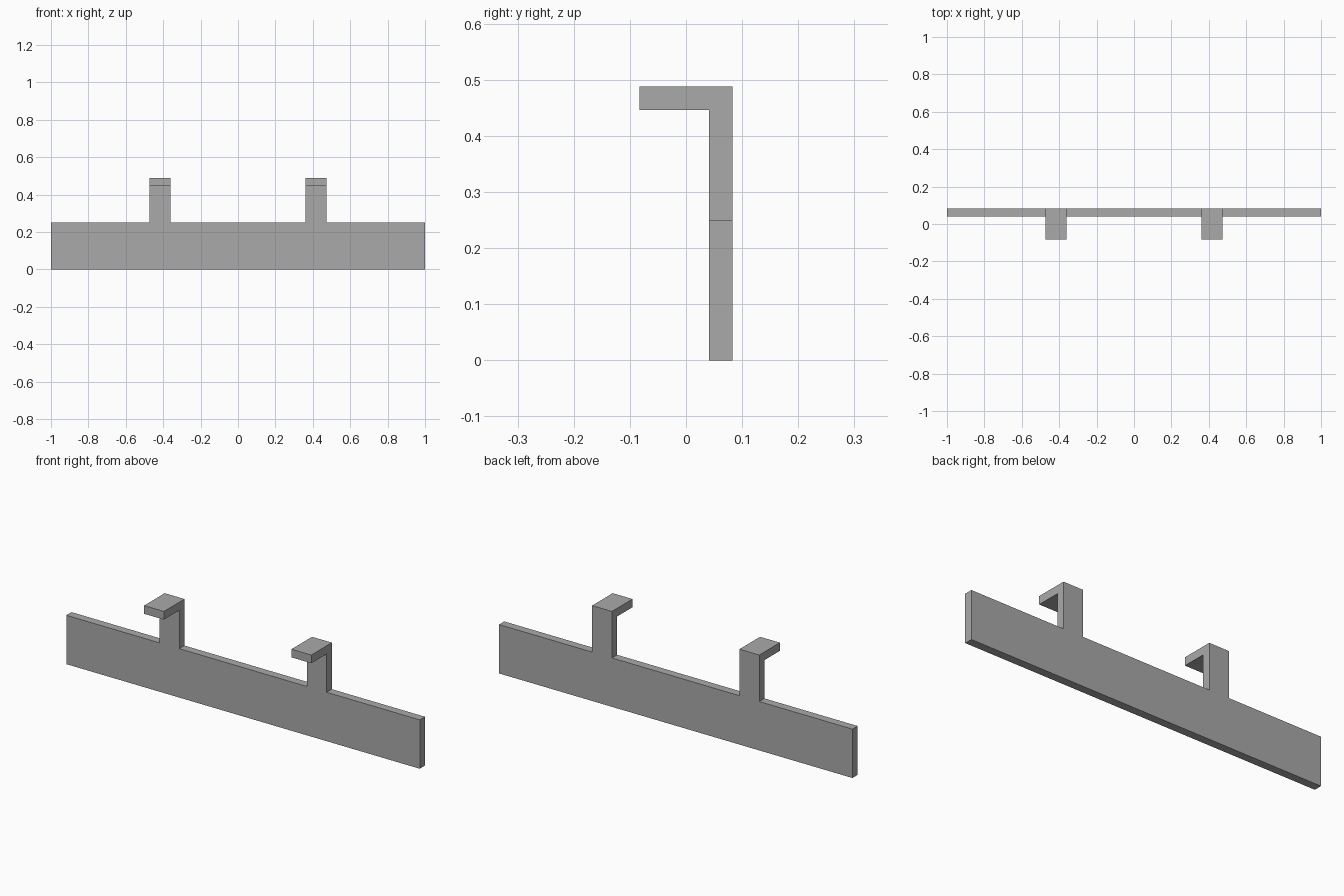
import bpy
import bmesh

default_cube = bpy.data.objects.get("Cube")
if default_cube:
    bpy.data.objects.remove(default_cube, do_unlink=True)

# Plain grey finish
GREY = (0.4, 0.4, 0.4, 1.0)
grey = bpy.data.materials.new("grey")
grey.use_nodes = True
grey.diffuse_color = GREY
grey.node_tree.nodes["Principled BSDF"].inputs["Base Color"].default_value = GREY

# Main dimensions
BACK = 0.083
THICK = 0.042
RAIL_TOP = 0.25
TOP = 0.488
HOOK_X = 0.417
HOOK_WIDTH = 0.112


def extrude_profile(name, profile, centre_x, width):
    """Sweep a (y, z) outline along x into a flat-faced solid."""
    bm = bmesh.new()
    left = centre_x - width / 2
    face = bm.faces.new([bm.verts.new((left, y, z)) for y, z in profile])
    swept = bmesh.ops.extrude_face_region(bm, geom=[face], use_keep_orig=True)
    moved = [v for v in swept["geom"] if isinstance(v, bmesh.types.BMVert)]
    bmesh.ops.translate(bm, verts=moved, vec=(width, 0, 0))
    bmesh.ops.recalc_face_normals(bm, faces=bm.faces)
    mesh = bpy.data.meshes.new(name)
    bm.to_mesh(mesh)
    bm.free()
    mesh.materials.append(grey)
    obj = bpy.data.objects.new(name, mesh)
    bpy.context.collection.objects.link(obj)
    return obj


# Long flat rail
front = BACK - THICK
extrude_profile("rail", [(front, 0), (BACK, 0), (BACK, RAIL_TOP), (front, RAIL_TOP)], 0, 2)

# Two upright hooks with a lip reaching forward
hook_profile = [
    (front, RAIL_TOP), (BACK, RAIL_TOP), (BACK, TOP),
    (-BACK, TOP), (-BACK, TOP - THICK), (front, TOP - THICK),
]
for side, sign in (("left", 1), ("right", -1)):
    extrude_profile(side + "_hook", hook_profile, sign * HOOK_X, HOOK_WIDTH)
